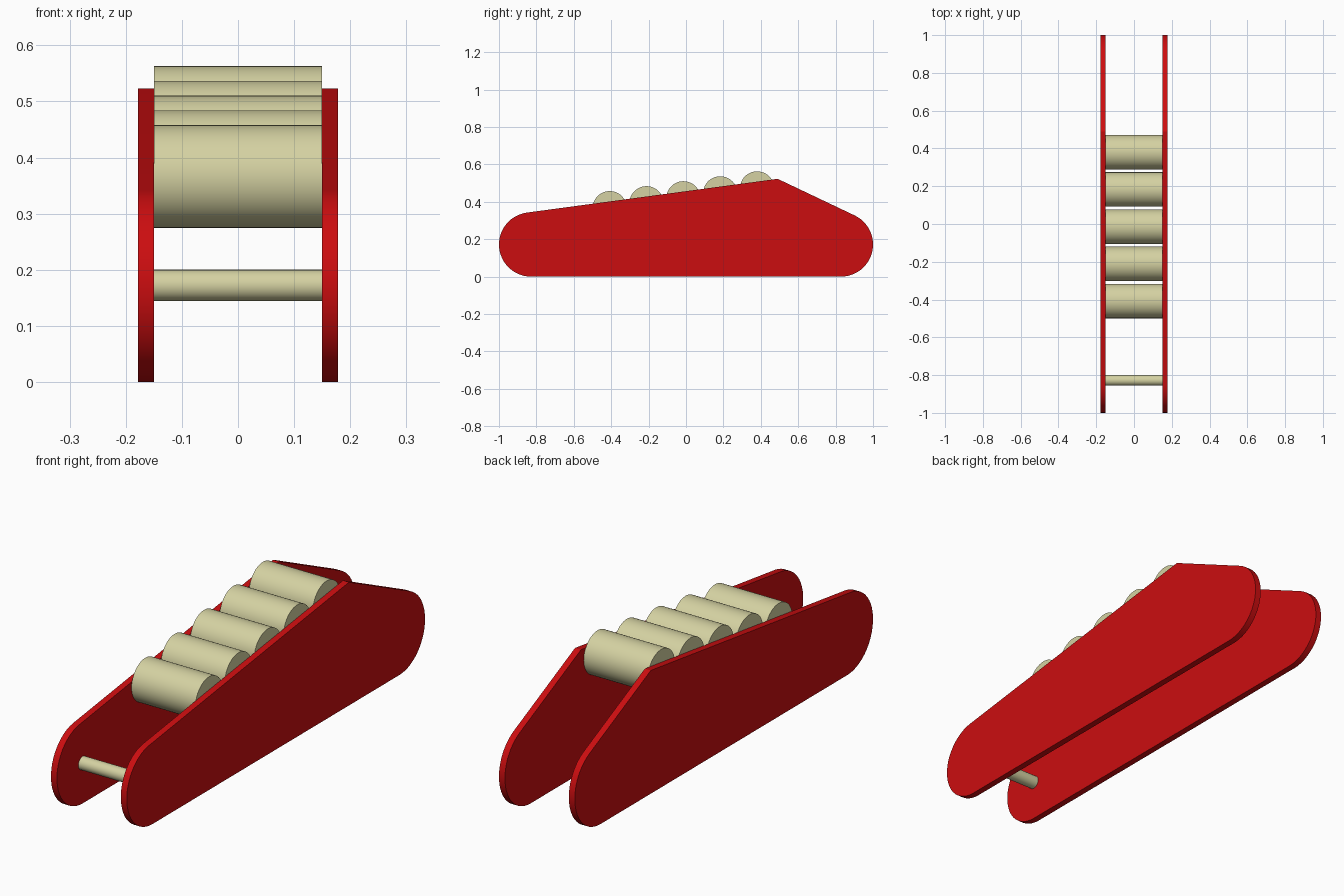
import bpy, bmesh, math
from mathutils import Matrix

cube = bpy.data.objects.get("Cube")
if cube:
    bpy.data.objects.remove(cube, do_unlink=True)


def material(name, color):
    m = bpy.data.materials.new(name)
    m.diffuse_color = color
    m.use_nodes = True
    m.node_tree.nodes["Principled BSDF"].inputs["Base Color"].default_value = color
    return m


red = material("red", (0.60, 0.004, 0.005, 1))
cream = material("cream", (0.66, 0.64, 0.36, 1))

PANEL_IN, PANEL_OUT = 0.15, 0.178
END_Y, END_R = 0.828, 0.172


def finish(name, bm, mat):
    bmesh.ops.recalc_face_normals(bm, faces=bm.faces)
    mesh = bpy.data.meshes.new(name)
    bm.to_mesh(mesh)
    bm.free()
    mesh.materials.append(mat)
    obj = bpy.data.objects.new(name, mesh)
    bpy.context.collection.objects.link(obj)
    bpy.ops.object.select_all(action="DESELECT")
    obj.select_set(True)
    bpy.context.view_layer.objects.active = obj
    bpy.ops.object.shade_smooth_by_angle(angle=math.radians(30))
    return obj


def arc(y, start, end, steps=24):
    angles = [math.radians(start + (end - start) * i / steps) for i in range(steps + 1)]
    return [(y + END_R * math.cos(a), END_R + END_R * math.sin(a)) for a in angles]


def side_panel(name, side):
    # Rounded ends joined by two slopes that meet at a peak
    outline = arc(END_Y, -90, 64.5) + [(0.49, 0.523)] + arc(-END_Y, 97.8, 270)
    bm = bmesh.new()
    face = bm.faces.new([bm.verts.new((side * PANEL_IN, y, z)) for y, z in outline])
    ext = bmesh.ops.extrude_face_region(bm, geom=[face])
    verts = [v for v in ext["geom"] if isinstance(v, bmesh.types.BMVert)]
    bmesh.ops.translate(bm, verts=verts, vec=(side * (PANEL_OUT - PANEL_IN), 0, 0))
    finish(name, bm, red)


def cross_cylinder(name, y, z, radius, segments):
    bm = bmesh.new()
    bmesh.ops.create_cone(
        bm, cap_ends=True, segments=segments, radius1=radius, radius2=radius,
        depth=2 * PANEL_IN,
        matrix=Matrix.Translation((0, y, z)) @ Matrix.Rotation(math.pi / 2, 4, "Y"))
    finish(name, bm, cream)


# Side panels
side_panel("left_panel", 1)
side_panel("right_panel", -1)

# Rollers climbing along the front slope
for i in range(5):
    cross_cylinder(f"roller_{i + 1}", -0.408 + 0.197 * i, 0.366 + 0.0264 * i, 0.0915, 48)

# Thin rod between the front ends
cross_cylinder("front_rod", -END_Y, END_R, 0.028, 32)
